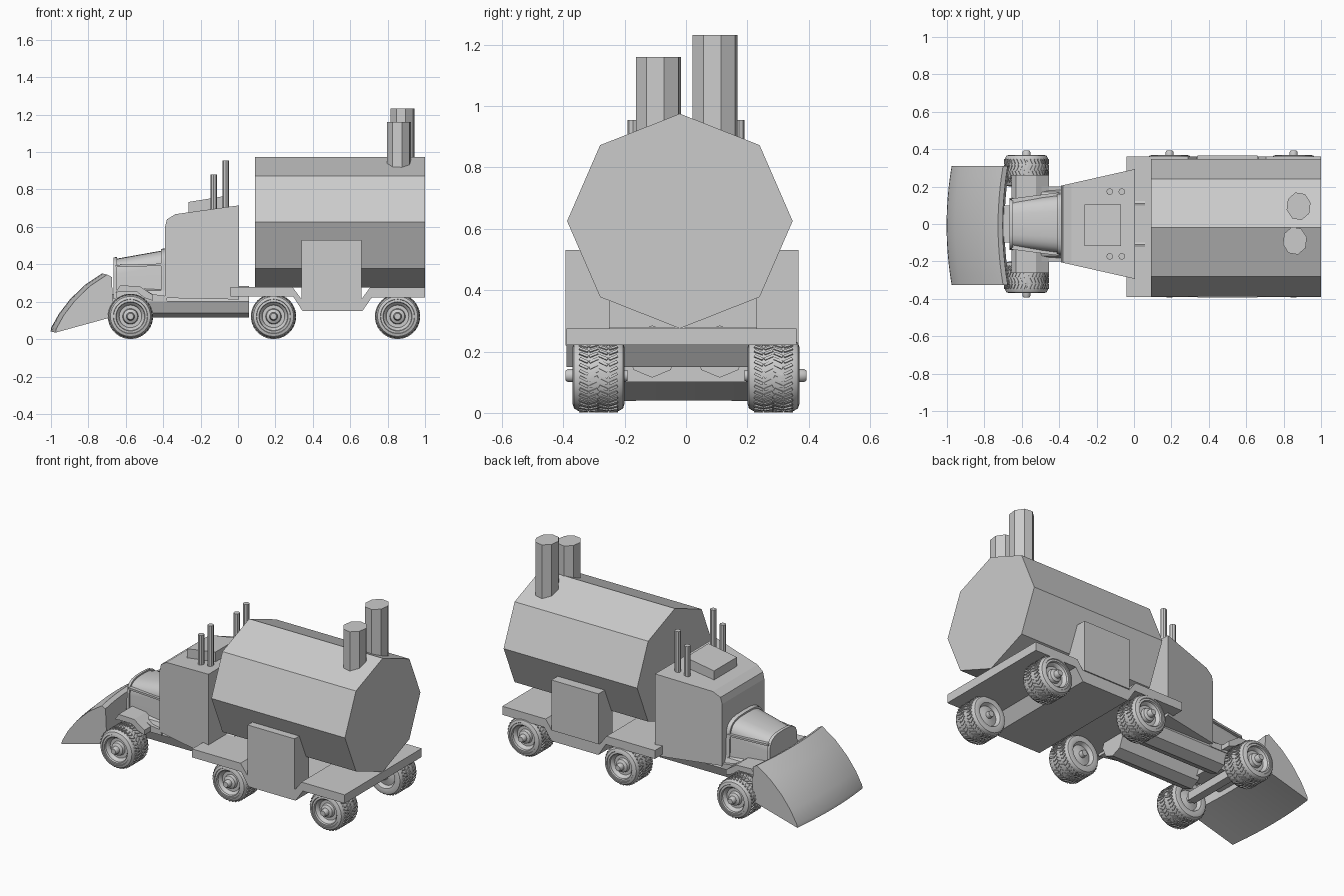
import bpy, bmesh, math
from mathutils import Matrix, Vector

cube = bpy.data.objects.get("Cube")
if cube:
    bpy.data.objects.remove(cube)

mat = bpy.data.materials.new("plain grey")
mat.use_nodes = True
GREY = (0.6, 0.6, 0.6, 1)
mat.diffuse_color = GREY
mat.node_tree.nodes["Principled BSDF"].inputs["Base Color"].default_value = GREY


def finish(name, bm, smooth=None):
    bmesh.ops.recalc_face_normals(bm, faces=bm.faces)
    me = bpy.data.meshes.new(name)
    bm.to_mesh(me)
    bm.free()
    ob = bpy.data.objects.new(name, me)
    bpy.context.collection.objects.link(ob)
    me.materials.append(mat)
    if smooth:
        bpy.ops.object.select_all(action='DESELECT')
        ob.select_set(True)
        bpy.context.view_layer.objects.active = ob
        bpy.ops.object.shade_smooth_by_angle(angle=math.radians(smooth))
    return ob


def loft(name, rings, smooth=None):
    """Skin equal-length rings of points and cap both ends."""
    bm = bmesh.new()
    vs = [[bm.verts.new(p) for p in r] for r in rings]
    n = len(vs[0])
    for a, b in zip(vs, vs[1:]):
        for i in range(n):
            j = (i + 1) % n
            bm.faces.new((a[i], a[j], b[j], b[i]))
    bm.faces.new(vs[0])
    bm.faces.new(vs[-1])
    return finish(name, bm, smooth)


def side_profile(name, pts, y0, y1):
    """Extrude an x-z outline across y."""
    return loft(name, [[(x, y, z) for x, z in pts] for y in (y0, y1)])


def prism(name, a, b, r, sides=8, turn=0.0, stretch=1.0):
    a, b = Vector(a), Vector(b)
    along_x = abs(b.x - a.x) > abs(b.z - a.z)
    def ring(c):
        out = []
        for i in range(sides):
            t = math.tau * i / sides + turn
            u, v = r * math.cos(t), r * math.sin(t) * stretch
            out.append(c + (Vector((0, v, u)) if along_x else Vector((u, v, 0))))
        return out
    return loft(name, [ring(a), ring(b)])


# Tank
prism("tank", (0.09, -0.02, 0.625), (1, -0.02, 0.625), 0.35, stretch=1.05)

# Flat bed with its dropped middle
side_profile("bed", [(-0.04, 0.28), (0.29, 0.28), (0.335, 0.22), (0.665, 0.22),
                     (0.705, 0.275), (1, 0.275), (1, 0.222), (0.715, 0.222), (0.665, 0.15),
                     (0.345, 0.15), (0.295, 0.228), (-0.04, 0.228)], -0.39, 0.36)

# Side lockers
BOX = [(0.34, 0.22), (0.34, 0.53), (0.66, 0.53), (0.66, 0.22)]
side_profile("right_locker", BOX, -0.392, -0.25)
side_profile("left_locker", BOX, 0.23, 0.367)

# Chimneys on the tank
prism("tall_chimney", (0.88, 0.095, 0.8), (0.88, 0.095, 1.232), 0.066, turn=0.25, stretch=1.15)
prism("short_chimney", (0.86, -0.09, 0.8), (0.86, -0.09, 1.16), 0.066, turn=0.25, stretch=1.15)

# Cab, wider towards the back
CAB = [(-0.39, 0.22), (-0.39, 0.6), (-0.38, 0.64), (-0.335, 0.668), (0.005, 0.715), (0.005, 0.212)]
loft("cab", [[(x, s * (0.205 + 0.225 * (x + 0.39)), z) for x, z in CAB] for s in (-1, 1)])
side_profile("roof_hatch", [(-0.265, 0.67), (-0.265, 0.733), (-0.07, 0.765), (-0.07, 0.69)],
             -0.118, 0.105)
for side, s in (("left", 1), ("right", -1)):
    prism(side + "_front_exhaust", (-0.13, s * 0.173, 0.6), (-0.13, s * 0.173, 0.88), 0.018)
    prism(side + "_rear_exhaust", (-0.065, s * 0.173, 0.6), (-0.065, s * 0.173, 0.955), 0.018)


# Engine hood: arched sections
def arch(x, half, top, grow=0.0):
    half, top, base = half + grow, top + grow, 0.215
    pts = [(x, half, base)]
    for i in range(13):
        t = math.pi * i / 12
        c, s = math.cos(t), math.sin(t)
        y = half * 0.95 * math.copysign(abs(c) ** 0.6, c)
        pts.append((x, y, top - 0.085 + 0.085 * s ** 0.8 if s > 1e-6 else top - 0.085))
    return pts + [(x, -half, base)]


loft("hood", [arch(-0.66, 0.13, 0.428), arch(-0.38, 0.165, 0.478)], 35)
loft("hood_front_band", [arch(-0.665, 0.13, 0.428, 0.009), arch(-0.648, 0.132, 0.43, 0.009)], 35)
loft("hood_rear_band", [arch(-0.412, 0.161, 0.473, 0.009), arch(-0.388, 0.164, 0.477, 0.009)], 35)

# Front fenders, hood side strips and frame rails
FENDER = [(-0.655, 0.25), (-0.63, 0.287), (-0.525, 0.283), (-0.455, 0.235), (-0.455, 0.205),
          (-0.5, 0.22), (-0.54, 0.252), (-0.62, 0.252)]
RUNNER = [(-0.5, 0.265), (-0.455, 0.24), (-0.38, 0.23), (-0.38, 0.2), (-0.5, 0.2)]
for side, s in (("left", 1), ("right", -1)):
    side_profile(side + "_fender", FENDER, s * 0.1, s * 0.262)
    side_profile(side + "_runner", RUNNER, s * 0.1, s * 0.2)
    loft(side + "_hood_strip", [[(x, s * (h + d), z + e) for d, e in
                                 ((-0.02, 0), (0.006, 0), (0.006, 0.012), (-0.02, 0.012))]
                                for x, h, z in ((-0.655, 0.13, 0.385), (-0.4, 0.163, 0.392))])
    prism(side + "_frame_rail", (-0.5, s * 0.11, 0.2), (0.06, s * 0.11, 0.2), 0.085)

# Front axle and blade mount
side_profile("front_axle", [(-0.6, 0.1), (-0.6, 0.15), (-0.55, 0.15), (-0.55, 0.1)], -0.2, 0.2)
side_profile("blade_mount", [(-0.7, 0.16), (-0.7, 0.24), (-0.48, 0.24), (-0.48, 0.16)], -0.1, 0.1)

# Plough blade, bowed forward in the middle
BLADE = [(-0.975, 0.035), (-0.972, 0.055), (-0.93, 0.13), (-0.87, 0.208), (-0.79, 0.285),
         (-0.70, 0.345), (-0.675, 0.332), (-0.665, 0.12)]
rings = []
for i in range(13):
    t = -1 + i / 6
    bow = 1 - t * t
    rings.append([(x - 0.027 * bow, -0.008 + 0.318 * t, z + 0.006 * bow) for x, z in BLADE])
loft("plough_blade", rings, 40)

# Wheels: lathed profile of (radius, offset outwards)
WHEEL = [(0.0, -0.095), (0.018, -0.095), (0.02, -0.07), (0.06, -0.06), (0.072, -0.082),
         (0.09, -0.085), (0.107, -0.08), (0.115, -0.066), (0.117, 0), (0.115, 0.066),
         (0.107, 0.08), (0.092, 0.085), (0.09, 0.081), (0.078, 0.083), (0.075, 0.072),
         (0.066, 0.066), (0.06, 0.052), (0.042, 0.052), (0.038, 0.07), (0.022, 0.078),
         (0.021, 0.1), (0.016, 0.108), (0.0, 0.108)]


def wheel(name, x, s):
    bm = bmesh.new()
    vs = [bm.verts.new((r, o, 0)) for r, o in WHEEL]
    es = [bm.edges.new(p) for p in zip(vs, vs[1:])]
    bmesh.ops.spin(bm, geom=vs + es, cent=(0, 0, 0), axis=(0, 1, 0),
                   angle=math.tau, steps=40, use_merge=True)
    bmesh.ops.remove_doubles(bm, verts=bm.verts, dist=1e-5)
    # Chevron tread lugs in four rows
    for k in range(36):
        for row in range(4):
            o = -0.048 + 0.032 * row
            slant = 0.45 if row % 2 else -0.45
            m = (Matrix.Rotation(math.tau * (k + 0.5 * (row // 2)) / 36, 4, 'Y')
                 @ Matrix.Translation((0.1165, o, 0)) @ Matrix.Rotation(slant, 4, 'X')
                 @ Matrix.Diagonal((0.008, 0.03, 0.009, 1)))
            bmesh.ops.create_cube(bm, size=1, matrix=m)
    bmesh.ops.transform(bm, matrix=Matrix.Translation((x, s * 0.285, 0.1215))
                        @ Matrix.Diagonal((1, s, 1, 1)), verts=bm.verts)
    finish(name, bm, 35)


for label, x in (("front", -0.575), ("middle", 0.19), ("rear", 0.853)):
    wheel("left_" + label + "_wheel", x, 1)
    wheel("right_" + label + "_wheel", x, -1)
